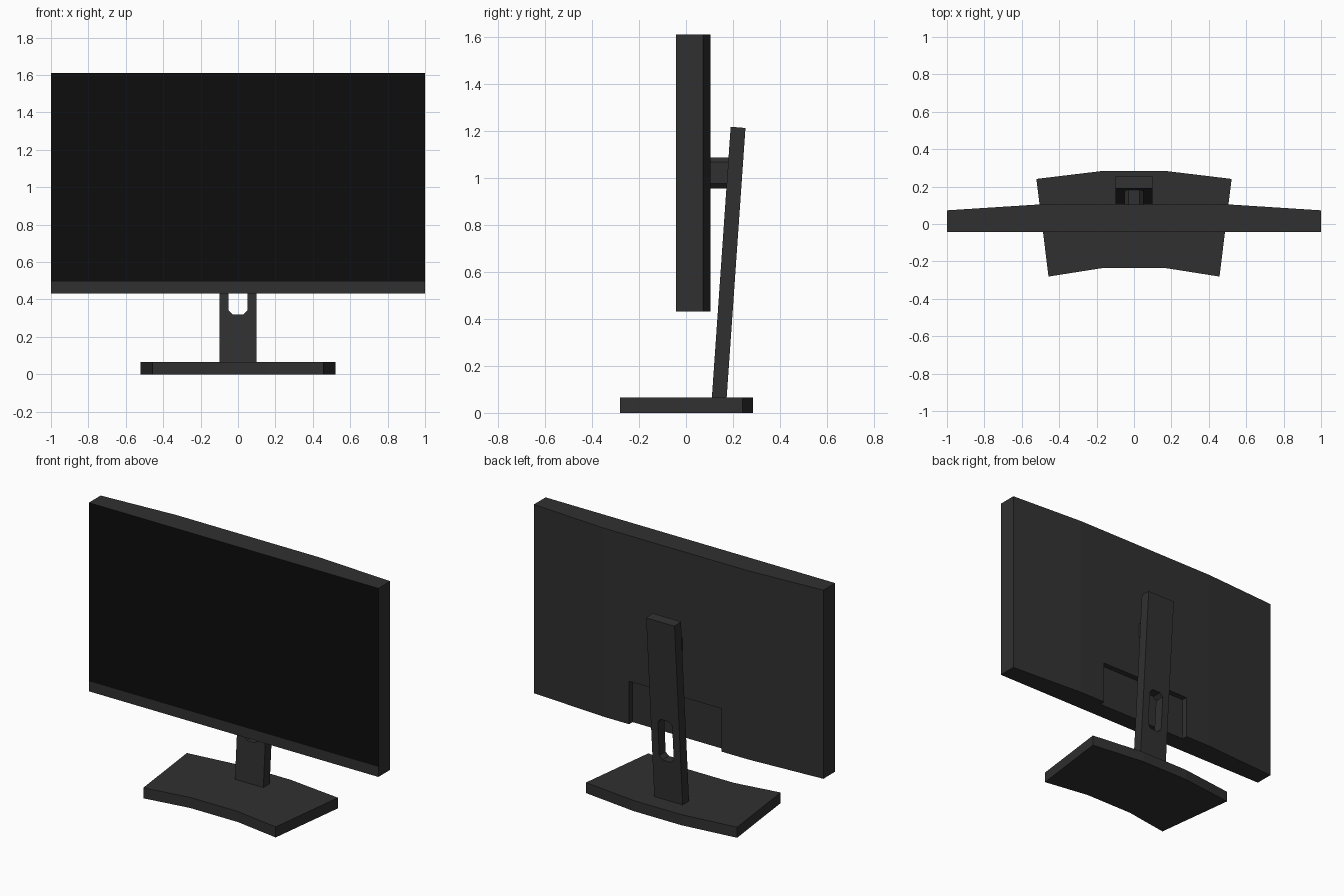
import bpy, bmesh
from mathutils import Vector

if "Cube" in bpy.data.objects:
    bpy.data.objects.remove(bpy.data.objects["Cube"])


def material(name, v):
    m = bpy.data.materials.new(name)
    m.diffuse_color = (v, v, v, 1)
    m.use_nodes = True
    m.node_tree.nodes["Principled BSDF"].inputs["Base Color"].default_value = m.diffuse_color
    return m


plastic = material("dark_plastic", 0.03)
black = material("screen_black", 0.004)


def prism(name, points, direction):
    """Extrude a planar outline along a vector."""
    bm = bmesh.new()
    face = bm.faces.new([bm.verts.new(p) for p in points])
    ext = bmesh.ops.extrude_face_region(bm, geom=[face])
    verts = [g for g in ext["geom"] if isinstance(g, bmesh.types.BMVert)]
    bmesh.ops.translate(bm, verts=verts, vec=Vector(direction))
    bmesh.ops.recalc_face_normals(bm, faces=bm.faces)
    mesh = bpy.data.meshes.new(name)
    bm.to_mesh(mesh)
    bm.free()
    mesh.materials.append(plastic)
    obj = bpy.data.objects.new(name, mesh)
    bpy.context.collection.objects.link(obj)
    return obj


def mirrored(half):
    """Complete a right-half outline with its mirror image in x."""
    return half + [(-x, y) for x, y in reversed(half)]


def chamfered(name, hw, z0, z1, c, y0, y1):
    """Chamfered rectangular bar running along y."""
    half = [(hw - c, z0), (hw, z0 + c), (hw, z1 - c), (hw - c, z1)]
    return prism(name, [(x, y0, z) for x, z in mirrored(half)], (0, y1 - y0, 0))


def cut(obj, cutter):
    mod = obj.modifiers.new("cut", "BOOLEAN")
    mod.operation = "DIFFERENCE"
    mod.solver = "EXACT"
    mod.object = cutter
    cutter.hide_render = True
    bpy.context.view_layer.objects.active = obj
    bpy.ops.object.modifier_apply(modifier=mod.name)
    bpy.data.objects.remove(cutter)


# Monitor housing with tapered back
housing = mirrored([(1, -0.043), (1, 0.073), (0.5, 0.105)])
monitor = prism("monitor", [(x, y, 0.432) for x, y in housing], (0, 0, 1.178))

# Port recess, open at the lower edge of the back
recess = mirrored([(0.32, 0.07), (0.32, 0.2)])
cut(monitor, prism("recess_cutter", [(x, y, 0.3) for x, y in recess], (0, 0, 0.4)))

# Black screen area above the chin
monitor.data.materials.append(black)
bm = bmesh.new()
bm.from_mesh(monitor.data)
front = [f for f in bm.faces if f.normal.y < -0.9 and f.calc_center_median().y < -0.04]
geom = front + list({e for f in front for e in f.edges}) + list({v for f in front for v in f.verts})
bmesh.ops.bisect_plane(bm, geom=geom, plane_co=(0, 0, 0.495), plane_no=(0, 0, 1))
for f in bm.faces:
    c = f.calc_center_median()
    f.material_index = int(f.normal.y < -0.9 and c.y < -0.04 and c.z > 0.495)
bm.to_mesh(monitor.data)
bm.free()

# Leaning column with cable hole
side = [(0.11, 0.065), (0.173, 0.065), (0.253, 1.212), (0.19, 1.217)]
column = prism("stand_column", [(-0.098, y, z) for y, z in side], (0.196, 0, 0))
cut(column, chamfered("hole_cutter", 0.05, 0.32, 0.58, 0.022, 0, 0.4))

# Mount between column and housing
chamfered("mount", 0.05, 0.955, 1.087, 0.02, 0.1, 0.2)

# Faceted curved base
foot = mirrored([(0.165, -0.235), (0.457, -0.281), (0.522, 0.241), (0.165, 0.284)])
prism("base", [(x, y, 0) for x, y in foot], (0, 0, 0.066))
